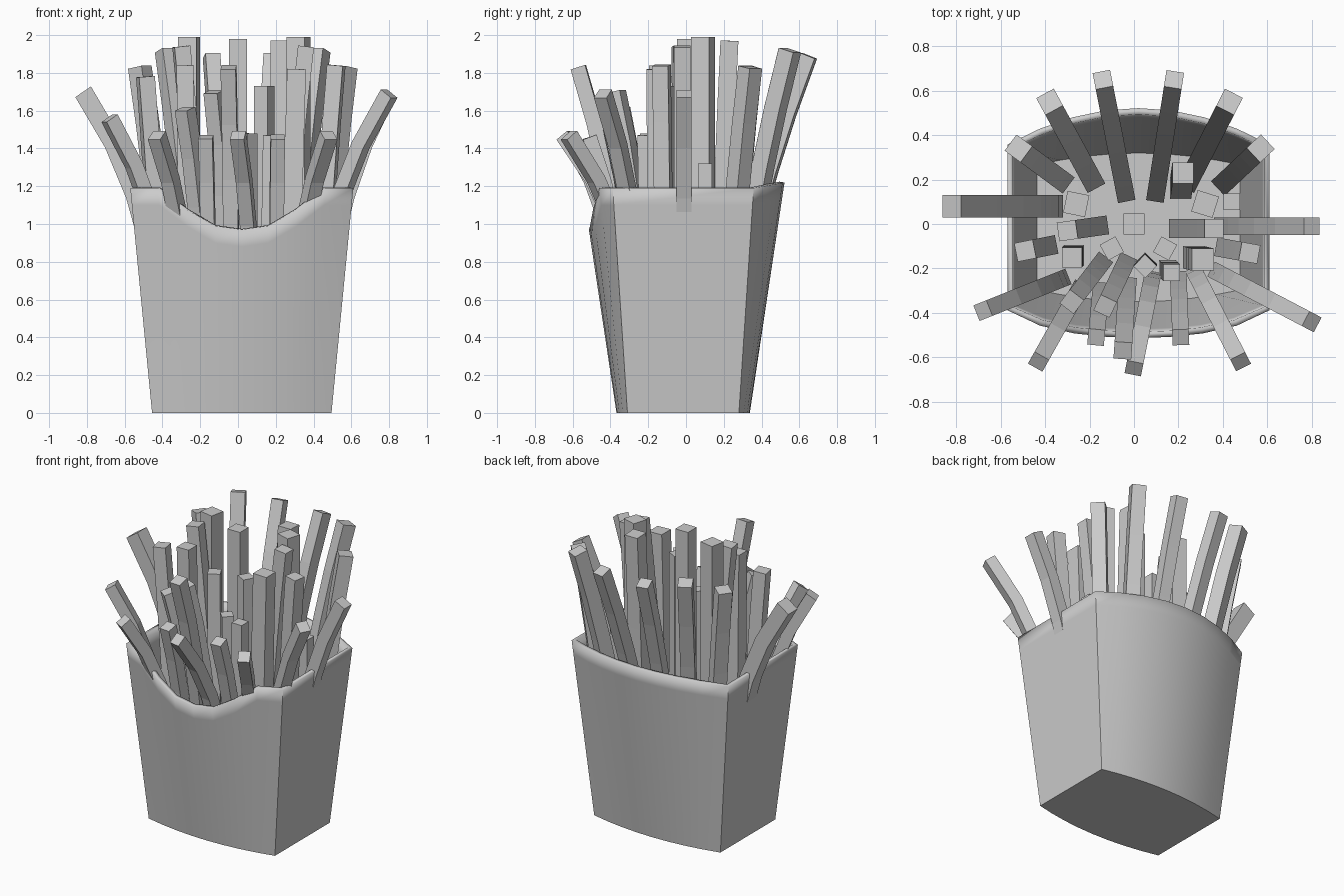
import bpy, bmesh, math
from mathutils import Vector

if "Cube" in bpy.data.objects:
    bpy.data.objects.remove(bpy.data.objects["Cube"])

CX, CY, COLS = 0.02, -0.015, 8


def material(name, v):
    m = bpy.data.materials.new(name)
    m.diffuse_color = (v, v, v, 1)
    m.use_nodes = True
    m.node_tree.nodes["Principled BSDF"].inputs["Base Color"].default_value = m.diffuse_color
    return m


def make_object(name, bm):
    bmesh.ops.recalc_face_normals(bm, faces=bm.faces)
    me = bpy.data.meshes.new(name)
    bm.to_mesh(me)
    bm.free()
    ob = bpy.data.objects.new(name, me)
    bpy.context.collection.objects.link(ob)
    return ob


# Carton wall point: u runs -1..1 across the panel, side is -1 front / +1 back
def wall(u, side, z):
    half_y = 0.295 + 0.0655 * z + (0.058 + 0.085 * z) * (1 - u * u)
    return (CX + u * (0.475 + 0.097 * z), CY + side * half_y, z)


# Carton: bulged front and back panels, flat sides, dipped front rim
FRONT_RIM = [1.19, 1.19, 1.075, 0.99, 0.97, 0.99, 1.075, 1.19, 1.19]
bm = bmesh.new()
loops = [[], [], []]
for side in (-1, 1):
    for k in range(COLS + 1):
        i = k if side < 0 else COLS - k
        u = 2 * i / COLS - 1
        rim = FRONT_RIM[i] if side < 0 else 1.19 + 0.03 * (1 - u * u)
        for row, z in enumerate((0, rim - 0.09, rim)):
            loops[row].append(bm.verts.new(wall(u, side, z)))
n = len(loops[0])
for row in (0, 1):
    a, b = loops[row], loops[row + 1]
    for k in range(n):
        j = (k + 1) % n
        f = bm.faces.new((a[k], a[j], b[j], b[k]))
        i = k if k < COLS else n - 2 - k
        if row == 0 and k != COLS and k != n - 1 and i % 2 == 1:
            f.material_index = 1
# Striped floor
for i in range(COLS):
    low = loops[0]
    f = bm.faces.new((low[i], low[i + 1], low[n - 2 - i], low[n - 1 - i]))
    f.material_index = i % 2
# An open shell: orient outward so the thickness grows inward
carton = make_object("carton", bm)
if carton.data.polygons[0].normal.y > 0:
    carton.data.flip_normals()
carton.data.materials.append(material("carton_light", 0.8))
carton.data.materials.append(material("carton_stripe", 0.6))
shell = carton.modifiers.new("thickness", 'SOLIDIFY')
shell.thickness = 0.028
shell.offset = -1
bpy.context.view_layer.objects.active = carton
carton.select_set(True)
bpy.ops.object.shade_smooth_by_angle(angle=math.radians(25))
carton.select_set(False)

FRY = material("fry", 0.75)


# Fry: square bar swept from the floor to its tip, leaning outward by curl
def fry(name, base, tip, curl=0.2, w=0.09, turn=None, steps=6):
    base = Vector((*base, 0.06))
    tip = Vector(tip)
    d = tip - base

    def point(t):
        f = (1 - curl) * t + curl * t ** 3
        return Vector((base.x + d.x * f, base.y + d.y * f, base.z + d.z * t))

    flat = Vector((d.x, d.y, 0))
    if turn is not None:
        flat = Vector((math.cos(turn), math.sin(turn), 0))
    across = Vector((-flat.y, flat.x, 0)).normalized()
    bm = bmesh.new()
    rings = []
    for s in range(steps + 1):
        t = s / steps
        tangent = (point(t + 0.01) - point(t - 0.01)).normalized()
        out = across.cross(tangent).normalized()
        side = tangent.cross(out)
        ring = []
        for a, b in ((-1, -1), (1, -1), (1, 1), (-1, 1)):
            p = point(t) + (side * a + out * b) * w / 2
            p.z = min(p.z, 2.0)
            ring.append(bm.verts.new(p))
        rings.append(ring)
    for a, b in zip(rings, rings[1:]):
        for k in range(4):
            j = (k + 1) % 4
            bm.faces.new((a[k], a[j], b[j], b[k]))
    bm.faces.new(rings[0])
    bm.faces.new(rings[-1])
    make_object(name, bm).data.materials.append(FRY)


# Back fan
fry("back_fry_1", (-0.19, 0.20), (-0.38, 0.55, 1.92))
fry("back_fry_2", (-0.04, 0.14), (-0.14, 0.65, 1.89), w=0.08)
fry("back_fry_3", (0.10, 0.14), (0.18, 0.65, 1.89), w=0.08)
fry("back_fry_4", (0.25, 0.20), (0.43, 0.55, 1.92))
fry("back_fry_5", (-0.33, 0.20), (-0.52, 0.34, 1.83))
fry("back_fry_6", (0.41, 0.19), (0.57, 0.34, 1.83))

# Side fries curling outward
fry("left_fry", (-0.37, 0.08), (-0.82, 0.08, 1.70), 0.75, 0.10)
fry("right_fry", (0.40, -0.01), (0.80, -0.01, 1.69), 0.6, 0.08)
fry("left_front_fry", (-0.33, -0.25), (-0.68, -0.39, 1.56), 0.8, 0.075)
fry("right_front_fry", (0.38, -0.22), (0.80, -0.44, 1.69), 0.75, 0.075)

# Front fan
fry("front_fry_1", (-0.25, -0.30), (-0.43, -0.62, 1.47), 0.9, 0.075)
fry("front_fry_2", (-0.15, -0.30), (-0.17, -0.51, 1.46), 0.5, 0.075)
fry("front_fry_3", (-0.03, -0.28), (-0.05, -0.57, 1.83), 0.5, 0.08)
fry("front_fry_4", (0.08, -0.25), (0.00, -0.65, 1.47), 0.9, 0.075)
fry("front_fry_5", (0.20, -0.25), (0.21, -0.51, 1.46), 0.5, 0.075)
fry("front_fry_6", (0.28, -0.23), (0.48, -0.62, 1.47), 0.8, 0.075)
fry("front_fry_7", (-0.15, -0.18), (-0.28, -0.35, 1.61), 0.5, 0.08)
fry("front_fry_8", (-0.04, -0.18), (-0.13, -0.37, 1.70), 0.5, 0.08)

# Upright bundle in the middle
fry("middle_fry_1", (0.0, 0.0), (0.0, 0.0, 1.98), w=0.095, turn=0)
fry("middle_fry_2", (0.21, 0.16), (0.22, 0.23, 1.97), w=0.095, turn=math.pi / 2)
fry("middle_fry_3", (-0.26, 0.09), (-0.26, 0.09, 1.99), w=0.10, turn=-0.2)
fry("middle_fry_4", (0.32, 0.09), (0.32, 0.09, 1.99), w=0.10, turn=-0.3)
fry("middle_fry_5", (-0.16, -0.01), (-0.30, -0.03, 1.94), w=0.085)
fry("middle_fry_6", (0.20, -0.02), (0.36, -0.02, 1.94), w=0.085)
fry("middle_fry_7", (-0.39, -0.10), (-0.49, -0.12, 1.78), w=0.085)
fry("middle_fry_8", (-0.27, -0.14), (-0.28, -0.15, 1.84), w=0.09, turn=0)
fry("middle_fry_9", (0.27, -0.15), (0.31, -0.16, 1.82), w=0.10, turn=0)
fry("middle_fry_10", (0.41, -0.11), (0.52, -0.13, 1.84), w=0.085)
fry("middle_fry_11", (0.44, 0.10), (0.44, 0.10, 1.32), w=0.075, turn=0)
fry("middle_fry_12", (-0.10, -0.11), (-0.10, -0.11, 1.70), w=0.08, turn=0.5)
fry("middle_fry_13", (0.14, -0.11), (0.14, -0.11, 1.73), w=0.08, turn=-0.5)
fry("middle_fry_14", (0.15, -0.20), (0.17, -0.22, 1.47), w=0.075, turn=0)
fry("middle_fry_15", (0.05, -0.18), (0.05, -0.19, 1.48), w=0.075, turn=0.8)
